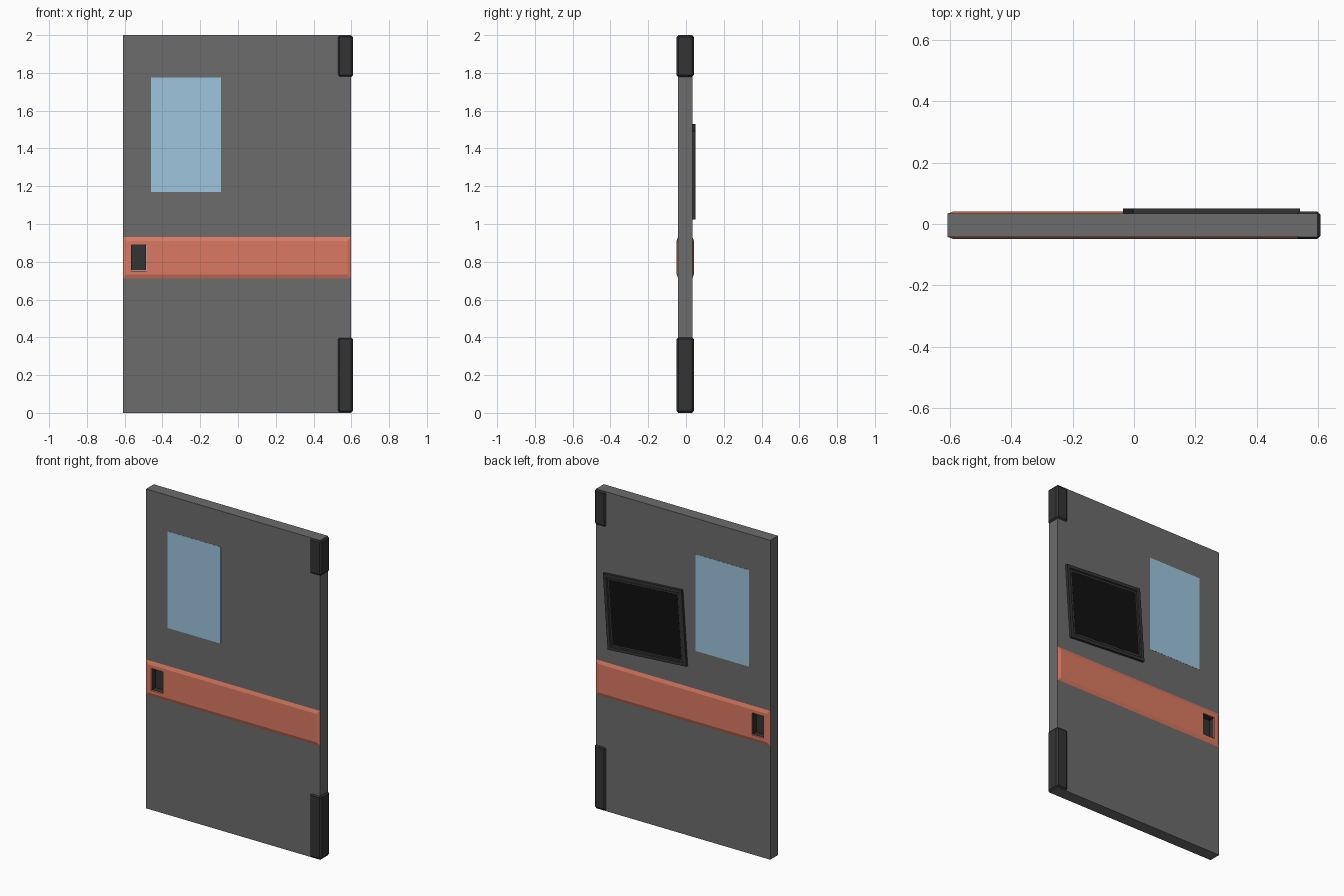
import bpy, bmesh, math
from mathutils import Matrix, Vector

if "Cube" in bpy.data.objects:
    bpy.data.objects.remove(bpy.data.objects["Cube"])

YC, HALF = -0.004, 0.038          # door centre plane and half thickness
X0, X1 = -0.608, 0.599            # door side edges


def material(name, r, g, b):
    m = bpy.data.materials.new(name)
    m.diffuse_color = (r, g, b, 1)
    m.use_nodes = True
    m.node_tree.nodes["Principled BSDF"].inputs["Base Color"].default_value = m.diffuse_color
    return m


GREY = material("door_grey", 0.15, 0.15, 0.15)
DARK = material("dark_trim", 0.033, 0.033, 0.033)
BLACK = material("screen_black", 0.005, 0.005, 0.005)
ORANGE = material("orange", 0.71, 0.195, 0.12)
GLASS = material("glass_blue", 0.34, 0.56, 0.73)


def finish(name, bm, mat):
    bmesh.ops.recalc_face_normals(bm, faces=bm.faces)
    me = bpy.data.meshes.new(name)
    bm.to_mesh(me)
    bm.free()
    ob = bpy.data.objects.new(name, me)
    bpy.context.collection.objects.link(ob)
    me.materials.append(mat)
    return ob


def box_bm(x0, x1, y0, y1, z0, z1):
    bm = bmesh.new()
    size = Matrix.Diagonal((x1 - x0, y1 - y0, z1 - z0, 1))
    centre = Matrix.Translation(((x0 + x1) / 2, (y0 + y1) / 2, (z0 + z1) / 2))
    bmesh.ops.create_cube(bm, size=1, matrix=centre @ size)
    return bm


def box(name, dims, mat, bevel=0):
    bm = box_bm(*dims)
    if bevel:
        bmesh.ops.bevel(bm, geom=bm.edges[:], offset=bevel, segments=1, affect='EDGES')
    return finish(name, bm, mat)


def facing(bm, direction):
    bm.normal_update()
    return max(bm.faces, key=lambda f: f.normal.dot(Vector(direction)))


def cut(ob, cutter):
    mod = ob.modifiers.new("cut", 'BOOLEAN')
    mod.operation, mod.object, mod.solver = 'DIFFERENCE', cutter, 'EXACT'
    bpy.context.view_layer.objects.active = ob
    bpy.ops.object.modifier_apply(modifier=mod.name)


# Door slab
panel = box("door_panel", (X0, X1, YC - HALF, YC + HALF, 0, 2), GREY)

# Flush window pane, visible on both sides
box("window", (-0.46, -0.09, YC - HALF - 0.001, YC + HALF + 0.001, 1.17, 1.775), GLASS)

# Pocket opening for the handles
HX0, HX1, HZ0, HZ1 = -0.567, -0.485, 0.752, 0.89
pocket = box("pocket_cutter", (HX0, HX1, -0.2, 0.2, HZ0, HZ1), DARK)
pocket.hide_render = True
cut(panel, pocket)

for side, s in (("front", -1), ("back", 1)):
    face_y = YC + s * HALF
    out_y = YC + s * 0.0455
    # Chamfered orange band
    bm = box_bm(X0, X1, min(face_y, out_y), max(face_y, out_y), 0.712, 0.932)
    for v in facing(bm, (0, s, 0)).verts:
        v.co.x += 0.02 if v.co.x < 0 else -0.02
        v.co.z += 0.021 if v.co.z < 0.82 else -0.021
    band = finish(side + "_band", bm, ORANGE)
    cut(band, pocket)
    # Dark open-fronted handle recess
    deep_y = YC + s * 0.003
    bm = box_bm(HX0 + 0.001, HX1 - 0.001, min(face_y, deep_y), max(face_y, deep_y),
                HZ0 + 0.001, HZ1 - 0.001)
    bmesh.ops.delete(bm, geom=[facing(bm, (0, s, 0))], context='FACES_ONLY')
    bmesh.ops.solidify(bm, geom=bm.faces[:], thickness=0.001)
    finish(side + "_handle_recess", bm, DARK)

bpy.data.objects.remove(pocket)

# Hinge blocks wrapping the door edge
for name, z0, z1 in (("upper_hinge", 1.778, 1.999), ("lower_hinge", 0.001, 0.40)):
    box(name, (0.528, 0.608, YC - 0.0455, YC + 0.0455, z0, z1), DARK, 0.01)

# Crooked wall screen on the back: frame with sunken face
tilt = Matrix.Translation((0.2525, 0, 1.277)) @ Matrix.Rotation(math.radians(4), 4, 'Y')
bm = box_bm(-0.273, 0.273, YC + HALF, 0.05, -0.235, 0.235)
front = facing(bm, (0, 1, 0))
bmesh.ops.inset_region(bm, faces=[front], thickness=0.028)
bmesh.ops.inset_region(bm, faces=[front], thickness=0.006, depth=-0.006)
frame = finish("screen_frame", bm, DARK)
frame.matrix_world = tilt
display = box("screen_display", (-0.239, 0.239, 0.04, 0.0445, -0.201, 0.201), BLACK)
display.matrix_world = tilt
